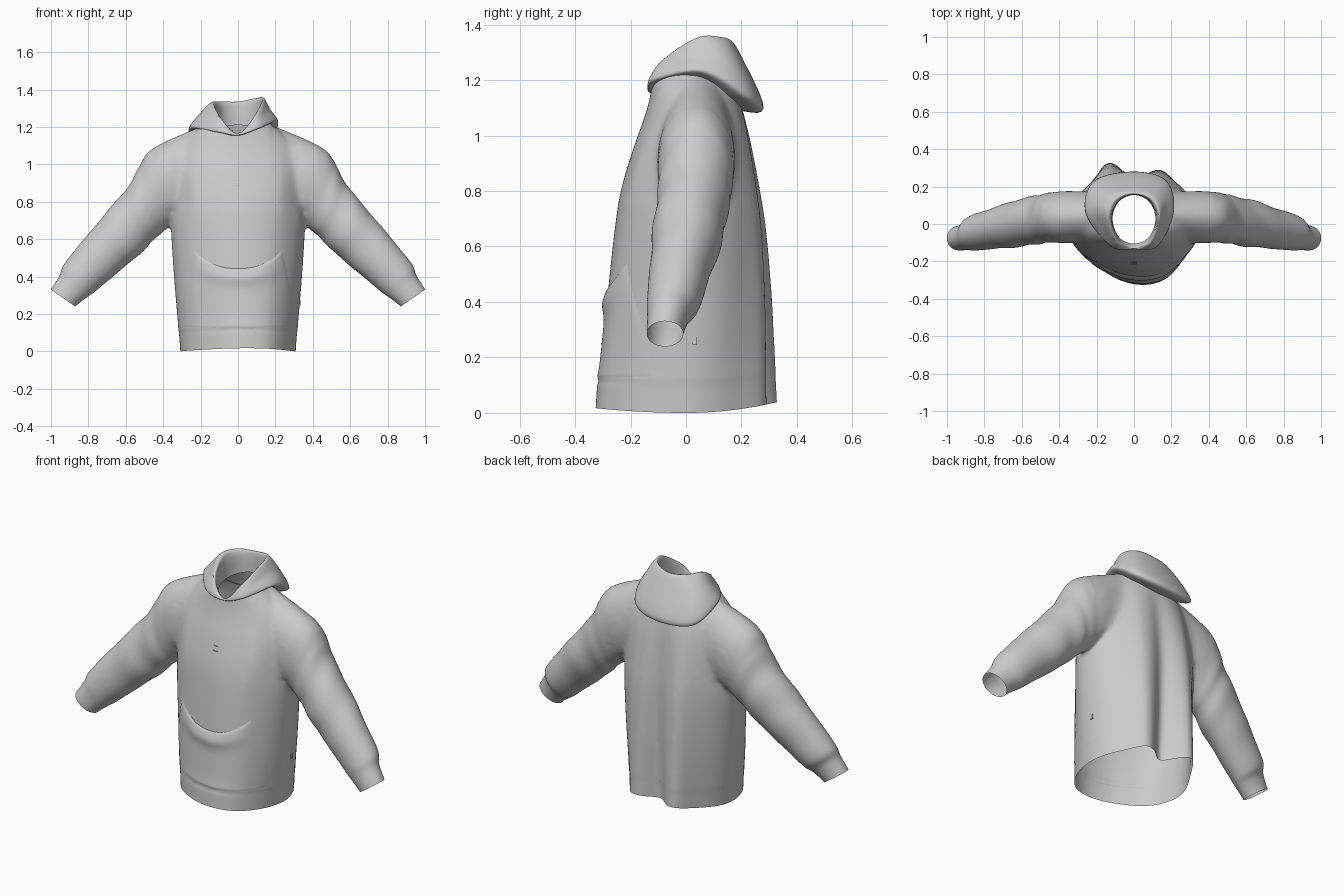
import bpy, bmesh, math
from mathutils import Vector
from mathutils.bvhtree import BVHTree

if "Cube" in bpy.data.objects:
    bpy.data.objects.remove(bpy.data.objects["Cube"])

fabric = bpy.data.materials.new("grey_fabric")
fabric.diffuse_color = (0.6, 0.6, 0.6, 1)
fabric.use_nodes = True
fabric.node_tree.nodes["Principled BSDF"].inputs["Base Color"].default_value = fabric.diffuse_color
TAU = math.tau


def bump(x, centre, width):
    return math.exp(-((x - centre) / width) ** 2)


def spline(keys, n, closed=False):
    """Smooth resampling of tuples, n steps per span."""
    out, m = [], len(keys)
    get = (lambda i: keys[i % m]) if closed else (lambda i: keys[max(0, min(m - 1, i))])
    for i in range(m if closed else m - 1):
        p = [get(i + k) for k in (-1, 0, 1, 2)]
        for s in range(n):
            t = s / n
            out.append(tuple(0.5 * (2 * b + (c - a) * t + (2 * a - 5 * b + 4 * c - d) * t * t
                                    + (3 * b - a - 3 * c + d) * t ** 3) for a, b, c, d in zip(*p)))
    if not closed:
        out.append(tuple(keys[-1]))
    return out


def loft(bm, rings, caps=False, closed=True):
    vs = [[bm.verts.new(p) for p in r] for r in rings]
    n = len(rings[0])
    for a, b in zip(vs, vs[1:]):
        for i in range(n if closed else n - 1):
            j = (i + 1) % n
            bm.faces.new((a[i], a[j], b[j], b[i]))
    if caps:
        bm.faces.new(vs[0][::-1])
        bm.faces.new(vs[-1])


def finish(bm, name, angle=60, outward=True):
    if outward:
        bmesh.ops.recalc_face_normals(bm, faces=bm.faces)
    me = bpy.data.meshes.new(name)
    bm.to_mesh(me)
    ob = bpy.data.objects.new(name, me)
    bpy.context.collection.objects.link(ob)
    me.materials.append(fabric)
    bpy.ops.object.select_all(action='DESELECT')
    ob.select_set(True)
    bpy.context.view_layer.objects.active = ob
    bpy.ops.object.shade_smooth_by_angle(angle=math.radians(angle))
    return ob


# Torso: height, half width, front y, back y
torso = [(-.05, .305, -.32, .28), (.09, .315, -.313, .28), (.125, .32, -.313, .281),
         (.16, .322, -.302, .281), (.4, .342, -.28, .282), (.65, .357, -.255, .275),
         (.8, .352, -.233, .261), (.95, .335, -.190, .24), (1.05, .31, -.155, .22),
         (1.12, .275, -.134, .20), (1.18, .22, -.124, .18), (1.22, .17, -.122, .17),
         (1.27, .145, -.117, .17), (1.40, .14, -.115, .17)]
bm = bmesh.new()
rings = []
for z, hw, yf, yb in spline(torso, 5):
    drape = max(0, min(1, (1.15 - z) / 1.15))
    square = 1 - .22 * bump(z, .95, .22)
    ring = []
    for i in range(128):
        a = TAU * i / 128
        x, s = hw * math.cos(a), math.sin(a)
        if s < 0:   # front, fuller to one side
            y = yf * abs(s) ** square + drape * s * (.035 * bump(x, .2, .1) + .01 * bump(x, .07, .08)
                                                     - .02 * bump(x, -.17, .1))
        else:       # back, hanging in two lobes with a deep fold between
            y = yb * s + s * (drape * (.09 * bump(x, -.15, .075) + .05 * bump(x, .16, .07))
                              - .055 * drape ** .7 * bump(x, .01, .055))
        ring.append((x, y, z))
    rings.append(ring)
loft(bm, rings, caps=True)

# Sleeves: upper x, z, lower x, z, front y, back y
sleeve = [(.18, 1.21, .16, .84, -.06, .155), (.38, 1.125, .29, .72, -.105, .18),
          (.48, 1.065, .36, .67, -.10, .172), (.53, .985, .40, .64, -.10, .165),
          (.585, .885, .45, .595, -.108, .152), (.705, .742, .53, .515, -.122, .13),
          (.82, .605, .65, .415, -.132, .088),
          (.932, .465, .765, .318, -.142, .05), (.952, .41, .805, .29, -.14, .015),
          (1.002, .33, .87, .238, -.142, -.01), (1.04, .265, .91, .175, -.142, -.015)]
for side in (1, -1):
    rings = []
    for k, (ux, uz, lx, lz, yf, yb) in enumerate(spline(sleeve, 6)):
        ring = []
        for i in range(64):
            a = TAU * i / 64
            c, s = math.cos(a), math.sin(a)
            crease = .035 * math.sin(k * .75 + 2.2 * s + side) * bump(k, 27, 9)
            h, w = .5 + .5 * c * (1 + .5 * crease), .5 + .5 * s * (1 + crease)
            ring.append((side * (lx + (ux - lx) * h), yf + (yb - yf) * w, lz + (uz - lz) * h))
        rings.append(ring)
    loft(bm, rings, caps=True)

# Fuse torso and sleeves into one cloth surface
raw = finish(bm, "fused_form")
fuse = raw.modifiers.new("fuse", 'REMESH')
fuse.mode, fuse.voxel_size = 'VOXEL', .011
soft = raw.modifiers.new("soften", 'SMOOTH')
soft.factor, soft.iterations = .5, 6
bpy.context.view_layer.update()
bm = bmesh.new()
bm.from_object(raw, bpy.context.evaluated_depsgraph_get())
bpy.data.objects.remove(raw)

# Blend the armholes into the chest and back
armhole = [v for v in bm.verts if .17 < abs(v.co.x) < .42 and .76 < v.co.z < 1.2]
for _ in range(60):
    bmesh.ops.smooth_vert(bm, verts=armhole, factor=.5, use_axis_x=False, use_axis_y=True, use_axis_z=False)


def cut(point, normal):
    bmesh.ops.bisect_plane(bm, geom=bm.verts[:] + bm.edges[:] + bm.faces[:], dist=1e-5,
                           plane_co=point, plane_no=normal, clear_outer=True)


# Open the hem, cuffs and the V of the neck
cut((0, 0, 0), (0, 0, -1))
for side in (1, -1):
    cut((side, 0, .33), (side * .09, 0, -.13))
neck = [v for v in bm.verts if v.co.z > min(1.26, 1.165 + .75 * abs(v.co.x) + .5 * (v.co.y + .12))]
bmesh.ops.delete(bm, geom=neck, context='VERTS')
for v in bm.verts:
    x, y, z = v.co
    if abs(x) < .42:
        v.co.z += (.16 if y < 0 else .36) * y * y * max(0, 1 - z / .3)      # curved hem
        if y < 0:                                       # hem seam and chest drape
            v.co.y += .005 * bump(z, .105, .012) * bump(x, 0, .25)
            v.co.y += .008 * (bump(abs(x), .31, .04) - .6 * bump(abs(x), .22, .04)) * bump(z, .85, .15)
tree = BVHTree.FromBMesh(bm)
finish(bm, "hoodie_body")
bm.free()

# Front pouch pocket, laid over the body
bm = bmesh.new()
rows, N, M = [], 40, 30
for j in range(M + 1):
    row = []
    for i in range(N + 1):
        u, v = 2 * i / N - 1, j / M
        top = .445 + .105 * abs(u) ** 2.2
        z = .118 + (top - .118) * v
        x = u * (.305 - .07 * max(0, min(1, (z - .27) / .28)))
        hit = tree.ray_cast(Vector((x, -1, z)), Vector((0, 1, 0)))[0]
        edge = i in (0, N) or j in (0, M)
        puff = -.003 if edge else .004 * min(1, 8 * v) + .013 * bump(v, .84, .12) * (1 - u * u)
        row.append((x, (hit.y if hit else -.1) - puff, z))
    rows.append(row)
loft(bm, rows, closed=False)
finish(bm, "front_pocket", 80, outward=False)

# Hood: profiles around the neck, each from lining over the rim to the tucked lower edge
half = [[(0, -.105, 1.13), (0, -.117, 1.16), (0, -.13, 1.168), (0, -.134, 1.158), (0, -.12, 1.15)],
        [(.08, -.07, 1.16), (.085, -.093, 1.255), (.108, -.112, 1.235), (.125, -.118, 1.2), (.10, -.095, 1.19)],
        [(.115, .03, 1.18), (.13, .035, 1.348), (.17, .05, 1.292), (.212, .06, 1.235), (.17, .05, 1.21)],
        [(.08, .12, 1.20), (.092, .13, 1.352), (.145, .17, 1.28), (.175, .23, 1.14), (.14, .17, 1.13)],
        [(0, .155, 1.21), (0, .162, 1.335), (0, .21, 1.265), (0, .28, 1.1), (0, .20, 1.09)]]
left = [[(-x * (1.22 if x > .14 else 1), y, z - .18 * x) if k else (-x, y, z)
         for k, (x, y, z) in enumerate(p)] for p in half[1:4]]
profiles = [spline(p, 6) for p in half + left[::-1]]
hood_rings = [spline(ring, 10, closed=True) for ring in zip(*profiles)]
bm = bmesh.new()
loft(bm, hood_rings)
finish(bm, "hood", 80)

# Chest stitches and side tag
for name, size, pos in [("upper_stitch", (.03, .008, .004), (0, 0, .912)),
                        ("lower_stitch", (.03, .008, .004), (0, 0, .885)),
                        ("side_tag", (.012, .016, .028), (0, .032, .26))]:
    tag = name == "side_tag"
    start, ray = ((.6, pos[1], pos[2]), (-1, 0, 0)) if tag else ((0, -1, pos[2]), (0, 1, 0))
    hit = tree.ray_cast(Vector(start), Vector(ray))[0]
    bm = bmesh.new()
    bmesh.ops.create_cube(bm, size=1)
    for v in bm.verts:
        v.co = Vector(v.co[k] * size[k] for k in range(3)) + hit
    finish(bm, name, 30)
